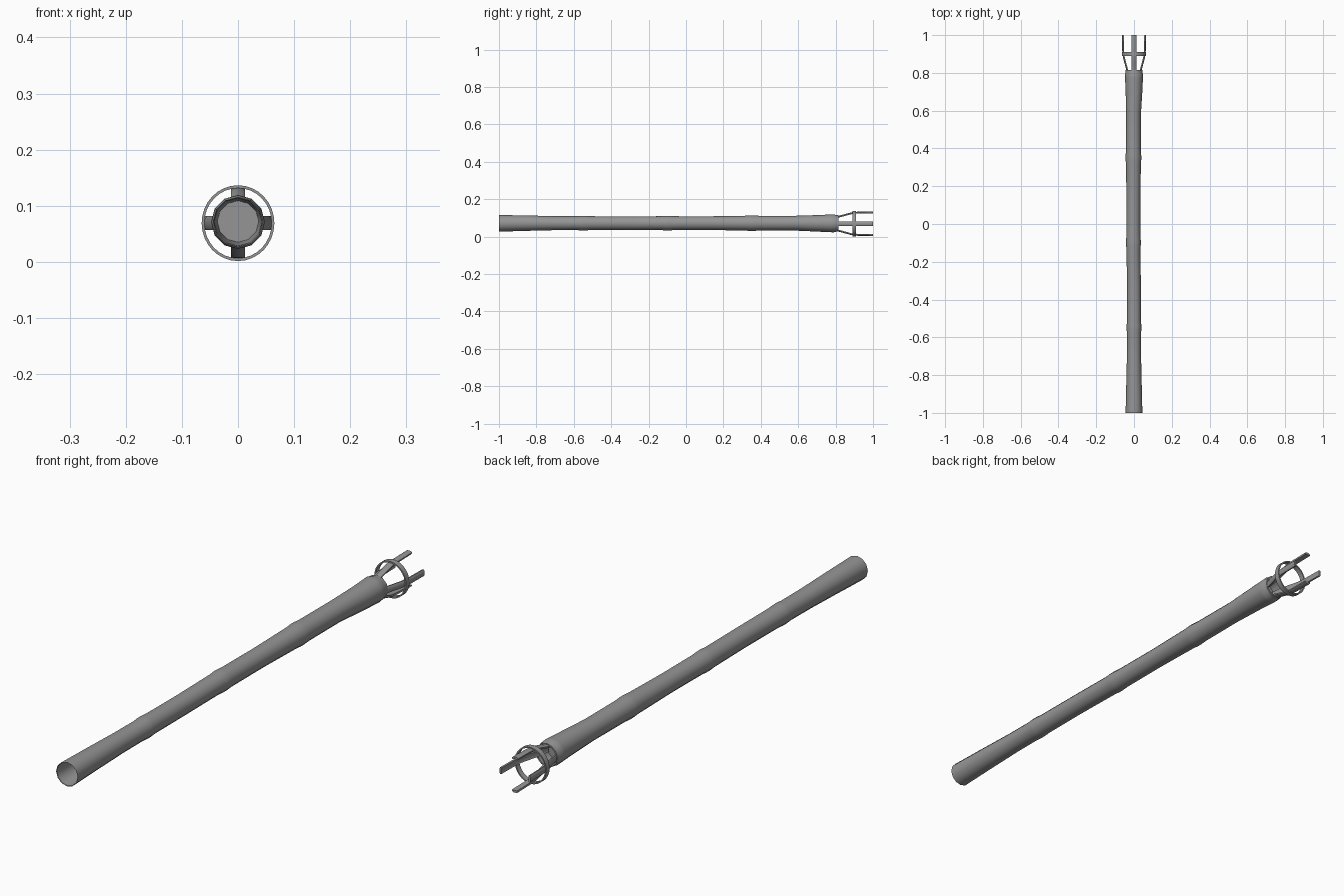
import bpy, bmesh
from math import sin, cos, pi

if "Cube" in bpy.data.objects:
    bpy.data.objects.remove(bpy.data.objects["Cube"])

CZ = 0.069

# Dark grey used by every part
grey = bpy.data.materials.new("dark_grey")
grey.diffuse_color = (0.3, 0.3, 0.3, 1)
grey.use_nodes = True
grey.node_tree.nodes["Principled BSDF"].inputs["Base Color"].default_value = grey.diffuse_color


def make_object(name, bm, angle=0.7):
    bmesh.ops.recalc_face_normals(bm, faces=bm.faces)
    me = bpy.data.meshes.new(name)
    bm.to_mesh(me)
    bm.free()
    me.materials.append(grey)
    ob = bpy.data.objects.new(name, me)
    bpy.context.collection.objects.link(ob)
    bpy.ops.object.select_all(action='DESELECT')
    ob.select_set(True)
    bpy.context.view_layer.objects.active = ob
    bpy.ops.object.shade_smooth_by_angle(angle=angle)
    return ob


def loft(name, stations, sides, caps=False, closed=False, sx=1.0):
    """Skin circles along y; a station is (y, radius, centre x, centre z)."""
    bm = bmesh.new()
    rings = [[bm.verts.new((cx + sx * r * cos(2 * pi * i / sides), y,
                            cz + r * sin(2 * pi * i / sides)))
              for i in range(sides)] for y, r, cx, cz in stations]
    pairs = list(zip(rings, rings[1:]))
    if closed:
        pairs.append((rings[-1], rings[0]))
    for a, b in pairs:
        for i in range(sides):
            j = (i + 1) % sides
            bm.faces.new((a[i], a[j], b[j], b[i]))
    if caps:
        bm.faces.new(rings[0])
        bm.faces.new(rings[-1])
    return make_object(name, bm)


# Bamboo shaft: hollow ends, slight waist and swollen nodes
stations = [(-0.90, 0.037, 0, 0.072), (-0.998, 0.0425, 0, 0.071),
            (-1.0, 0.0445, 0, 0.071), (-0.85, 0.041, 0, 0.072),
            (-0.70, 0.0375, 0, 0.072)]
for y, r, cx in ((-0.55, 0.0375, 0.0), (-0.10, 0.0375, -0.003), (0.35, 0.040, -0.003)):
    stations += [(y - 0.035, r - 0.0005, cx, 0.072), (y - 0.01, r + 0.0015, cx, 0.072),
                 (y + 0.01, r + 0.0015, cx, 0.072), (y + 0.04, r - 0.0005, cx, 0.072),
                 (y + 0.22, r - 0.001, cx, 0.072)]
stations += [(0.70, 0.044, 0, 0.071), (0.775, 0.0475, 0, 0.071),
             (0.79, 0.048, 0, 0.071), (0.80, 0.045, 0, 0.071),
             (0.815, 0.044, 0, 0.071), (0.815, 0.038, 0, 0.071),
             (0.76, 0.037, 0, 0.071)]
loft("bamboo_shaft", stations, 12, caps=True)

# Binding hoop around the prongs
loft("prong_hoop", [(0.890, 0.0675, 0, CZ), (0.910, 0.0675, 0, CZ),
                    (0.910, 0.0625, 0, CZ), (0.890, 0.0625, 0, CZ)],
     32, closed=True, sx=0.96)

# Four flared, gently curved split prongs
path = [(0.765, 0.036), (0.815, 0.042), (0.85, 0.0515),
        (0.885, 0.061), (0.92, 0.0645), (1.0, 0.066)]
section = [(-0.0125, -0.004), (-0.007, 0), (0.007, 0), (0.0125, -0.004),
           (0.011, -0.010), (0.006, -0.008), (-0.006, -0.008), (-0.011, -0.010)]
for k, name in enumerate(("right", "top", "left", "bottom")):
    a = k * pi / 2
    bm = bmesh.new()
    rings = []
    for y, r in path:
        rings.append([bm.verts.new((0.97 * ((r + d) * cos(a) - w * sin(a)), y,
                                    CZ + (r + d) * sin(a) + w * cos(a)))
                      for w, d in section])
    n = len(section)
    for p, q in zip(rings, rings[1:]):
        for i in range(n):
            bm.faces.new((p[i], p[(i + 1) % n], q[(i + 1) % n], q[i]))
    bm.faces.new(rings[0])
    bm.faces.new(rings[-1])
    make_object(name + "_prong", bm)
